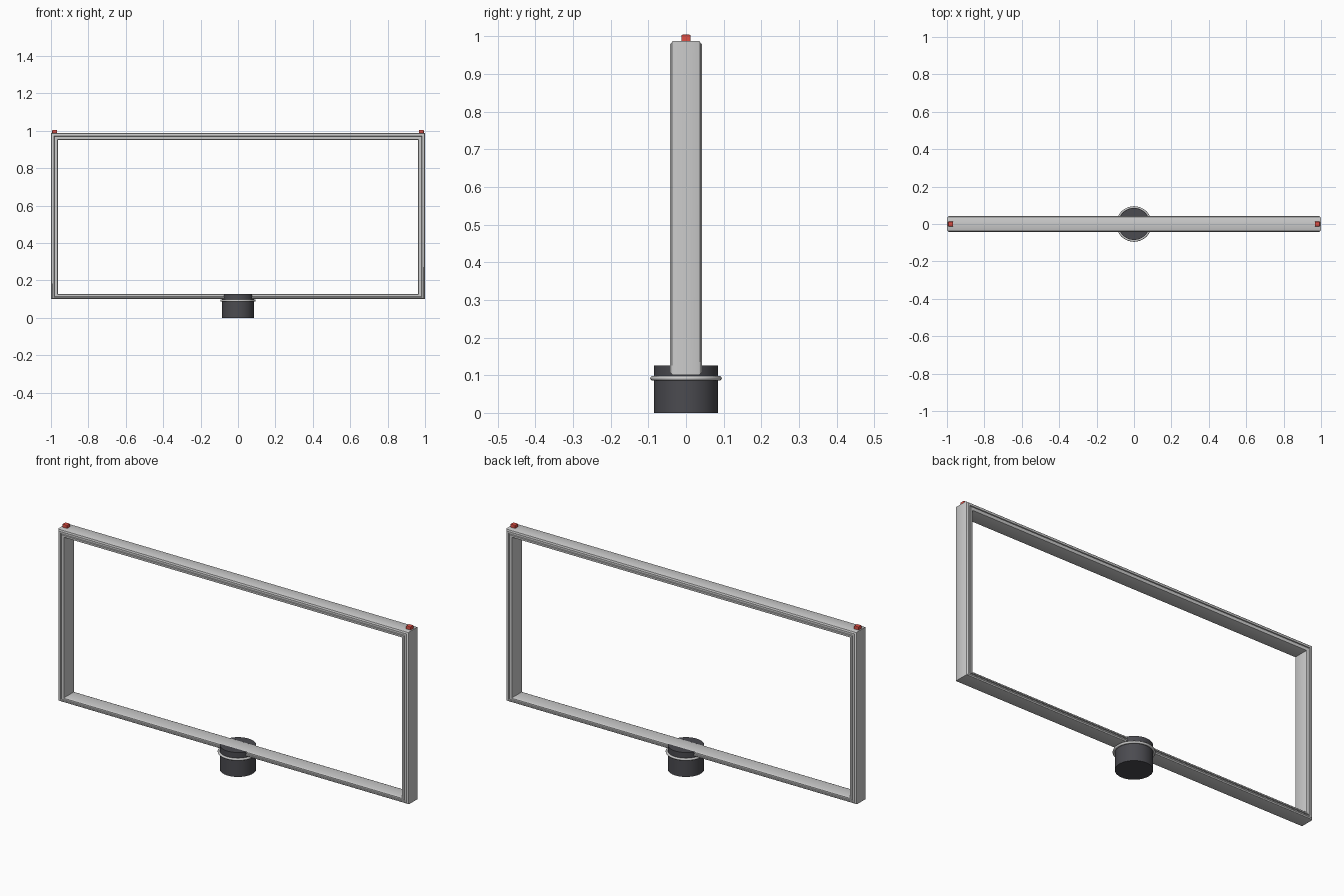
import bpy, bmesh, math

if "Cube" in bpy.data.objects:
    bpy.data.objects.remove(bpy.data.objects["Cube"])


def paint(obj, name, rgb):
    mat = bpy.data.materials.new(name)
    mat.diffuse_color = (*rgb, 1)
    mat.use_nodes = True
    mat.node_tree.nodes["Principled BSDF"].inputs["Base Color"].default_value = mat.diffuse_color
    obj.data.materials.append(mat)


def smooth(obj):
    bpy.ops.object.select_all(action='DESELECT')
    obj.select_set(True)
    bpy.context.view_layer.objects.active = obj
    bpy.ops.object.shade_smooth_by_angle(angle=math.radians(35))


# Frame: a moulded cross-section carried round a mitred rectangle
outer = (-1.0, 0.10, 1.0, 0.988)
inner = (-0.963, 0.127, 0.963, 0.951)
# (fraction from outer to inner edge, y) for the front half
half = [(0.0, -0.033), (0.06, -0.037), (0.18, -0.039), (0.24, -0.042),
        (0.46, -0.042), (0.50, -0.037), (0.62, -0.037), (0.66, -0.041),
        (0.88, -0.041), (0.96, -0.039), (1.0, -0.035)]
profile = half + [(t, -y) for t, y in reversed(half)]

bm = bmesh.new()
rings = []
for t, y in profile:
    x0, z0, x1, z1 = (a + (b - a) * t for a, b in zip(outer, inner))
    rings.append([bm.verts.new((x, y, z))
                  for x, z in ((x0, z0), (x1, z0), (x1, z1), (x0, z1))])
for i, ring in enumerate(rings):
    nxt = rings[(i + 1) % len(rings)]
    for k in range(4):
        n = (k + 1) % 4
        bm.faces.new((ring[k], ring[n], nxt[n], nxt[k]))
bmesh.ops.recalc_face_normals(bm, faces=bm.faces)
mesh = bpy.data.meshes.new("frame")
bm.to_mesh(mesh)
bm.free()
frame = bpy.data.objects.new("frame", mesh)
bpy.context.collection.objects.link(frame)
smooth(frame)

# Round base
bpy.ops.mesh.primitive_cylinder_add(vertices=48, radius=0.085, depth=0.126,
                                    location=(0, 0, 0.063))
base = bpy.context.object
base.name = "base"
paint(base, "dark_grey", (0.07, 0.07, 0.08))
smooth(base)

# Pale trim ring round the base
bpy.ops.mesh.primitive_torus_add(major_segments=48, minor_segments=12,
                                 major_radius=0.089, minor_radius=0.006,
                                 location=(0, 0, 0.092))
trim = bpy.context.object
trim.name = "trim_ring"
paint(trim, "pale_metal", (0.75, 0.77, 0.78))
smooth(trim)

# Red lamps on the top corners
for side, x in (("left", -0.98), ("right", 0.98)):
    bpy.ops.mesh.primitive_cube_add(size=1, location=(x, 0, 0.994))
    lamp = bpy.context.object
    lamp.name = side + "_lamp"
    lamp.scale = (0.027, 0.025, 0.020)
    bpy.ops.object.transform_apply(location=False, rotation=False, scale=True)
    bevel = lamp.modifiers.new("bevel", 'BEVEL')
    bevel.width = 0.003
    bevel.segments = 2
    paint(lamp, "red", (0.75, 0.08, 0.06))
